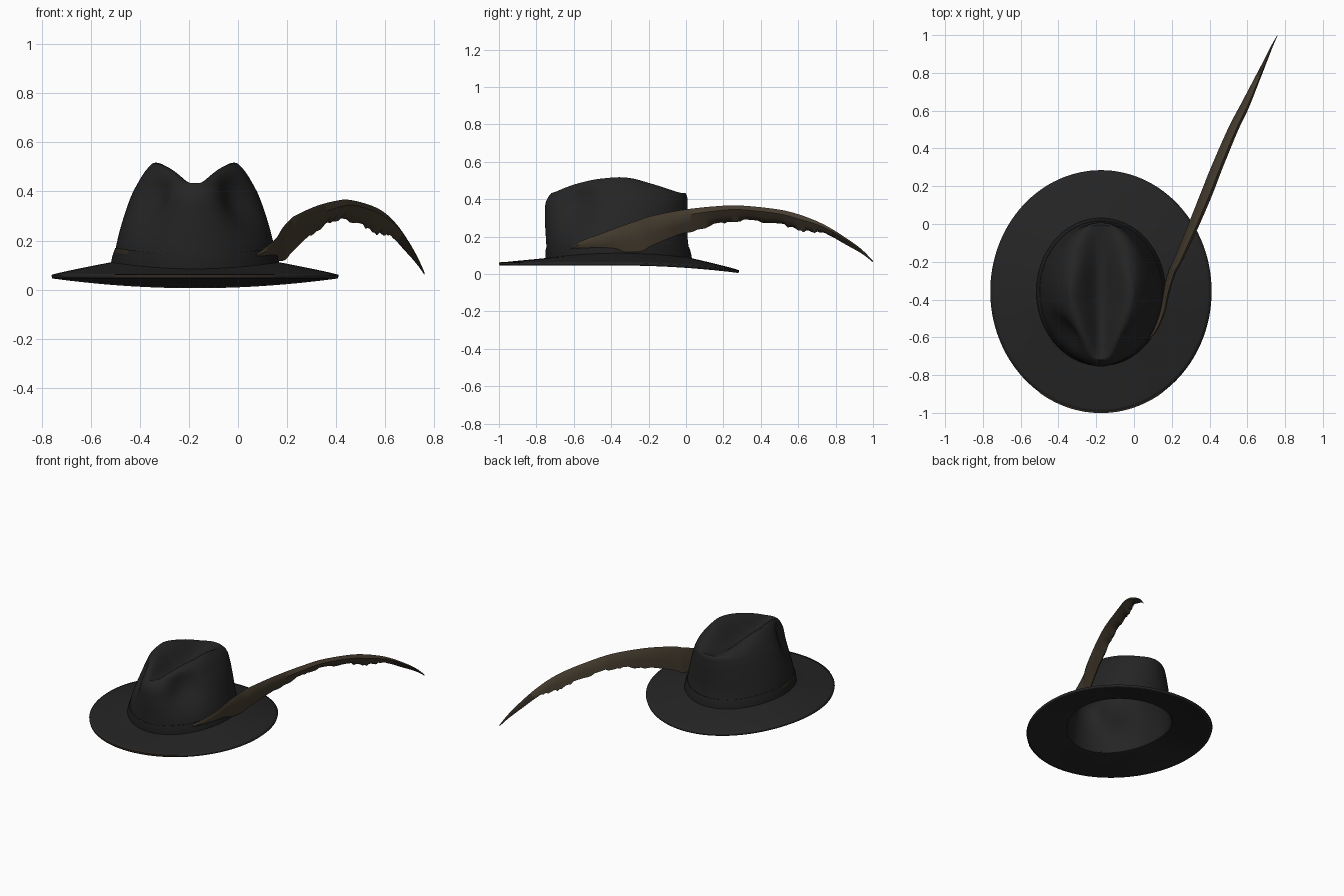
import bpy, bmesh, math, random
from mathutils import Vector

if "Cube" in bpy.data.objects:
    bpy.data.objects.remove(bpy.data.objects["Cube"])

random.seed(4)
CX, CY, N = -0.175, -0.357, 128


def material(name, rgb):
    m = bpy.data.materials.new(name)
    m.diffuse_color = (*rgb, 1)
    m.use_nodes = True
    m.node_tree.nodes["Principled BSDF"].inputs["Base Color"].default_value = m.diffuse_color
    return m


black = material("black_felt", (0.018, 0.018, 0.018))
band_black = material("band_black", (0.014, 0.014, 0.014))
brown = material("feather_brown", (0.060, 0.045, 0.028))
dark_brown = material("dark_brown", (0.030, 0.023, 0.015))


def spline(rows, steps):
    """Catmull-Rom through tuples of numbers."""
    out = []
    for i in range(len(rows) - 1):
        p = [Vector(rows[min(max(i + k, 0), len(rows) - 1)]) for k in (-1, 0, 1, 2)]
        for s in range(steps):
            t = s / steps
            out.append(0.5 * (2 * p[1] + (p[2] - p[0]) * t
                              + (2 * p[0] - 5 * p[1] + 4 * p[2] - p[3]) * t * t
                              + (3 * p[1] - p[0] - 3 * p[2] + p[3]) * t ** 3))
    out.append(Vector(rows[-1]))
    return out


def loft(name, rings, mats, rule=None, cap=False, smooth=40):
    """Skin closed rings of points into one object."""
    bm = bmesh.new()
    loops = [[bm.verts.new(p) for p in r] for r in rings]
    for j, (a, b) in enumerate(zip(loops, loops[1:])):
        n = len(a)
        for i in range(n):
            f = bm.faces.new((a[i], a[(i + 1) % n], b[(i + 1) % n], b[i]))
            if rule:
                f.material_index = rule(f.calc_center_median(), j)
    if cap:
        bm.faces.new(loops[-1])
        bm.faces.new(loops[0][::-1])
    me = bpy.data.meshes.new(name)
    bm.to_mesh(me)
    bm.free()
    ob = bpy.data.objects.new(name, me)
    bpy.context.collection.objects.link(ob)
    for m in mats:
        me.materials.append(m)
    bpy.ops.object.select_all(action='DESELECT')
    ob.select_set(True)
    bpy.context.view_layer.objects.active = ob
    bpy.ops.object.shade_smooth_by_angle(angle=math.radians(smooth))
    return ob


def by_side(a, side, front, back):
    """Blend a value around the hat: sides, front (-y), back (+y)."""
    c2, s = math.cos(a) ** 2, math.sin(a)
    return side * c2 + (front if s < 0 else back) * (1 - c2)


def base_z(a):
    return by_side(a, 0.112, 0.085, 0.085)


def hat_point(a, rx, rf, rb, z):
    s = math.sin(a)
    return Vector((CX + rx * math.cos(a), CY + (rf if s < 0 else rb) * s, z))


def crease(p):
    """Teardrop trough along the top and two pinches at the front."""
    dx, y = p.x - CX, p.y
    for s in (-1, 1):
        r = ((dx - s * 0.22) / 0.13) ** 2 + ((y + 0.62) / 0.13) ** 2 + ((p.z - 0.38) / 0.12) ** 2
        g = 0.07 * math.exp(-r)
        p.x -= s * 0.88 * g
        p.y += 0.48 * g
    dx = p.x - CX
    width = 0.1 - 0.055 * min(max((-0.42 - y) / 0.3, 0), 1)
    floor = 0.40 + 0.035 * min(((y - CY) / 0.36) ** 2, 1)
    if p.z > floor:
        p.z += (floor - p.z) * math.exp(-(dx / width) ** 2)
    return p


angles = [2 * math.pi * i / N for i in range(N)]

# Hat body: brim rings running inwards, then the crown
rings = []
for k in range(13):
    t = k / 12
    ring = []
    for a in angles:
        z0, z1 = by_side(a, 0.060, 0.060, 0.020), base_z(a)
        ring.append(hat_point(a, 0.586 - 0.246 * t, 0.642 - 0.252 * t, 0.642 - 0.257 * t,
                              z0 + (z1 - z0) * t ** 0.9))
    rings.append(ring)
crown = [(.10, .334, .385, .380), (.20, .315, .392, .366), (.30, .288, .398, .365),
         (.38, .260, .396, .365), (.43, .235, .370, .358), (.47, .212, .325, .310),
         (.50, .190, .265, .235), (.525, .165, .170, .150), (.536, .110, .080, .070),
         (.538, .002, .002, .002)]
for z, rx, rf, rb in spline(crown, 6):
    k = (z - 0.10) / 0.438
    rings.append([crease(hat_point(a, rx, rf, rb, base_z(a) + k * (0.538 - base_z(a))))
                  for a in angles])
hat = loft("hat_body", rings, [black, dark_brown])
bm = bmesh.new()
bm.from_mesh(hat.data)
bmesh.ops.holes_fill(bm, edges=[e for e in bm.edges if e.is_boundary and e.verts[0].co.z > 0.3], sides=0)
for f in bm.faces:
    f.smooth = True
bm.to_mesh(hat.data)
bm.free()
shell = hat.modifiers.new("felt_thickness", 'SOLIDIFY')
shell.thickness, shell.offset = 0.015, -1

# Worn edge along the front of the brim
edge = [a for a in angles if math.sin(a) < -0.83]
rings = [[hat_point(a, r, r + 0.056, r + 0.056, by_side(a, 0.060, 0.060, 0.02) + dz)
          for r, dz in ((0.580, 0.003), (0.588, 0.001), (0.588, -0.008), (0.580, -0.006))]
         for a in edge]
loft("worn_brim_edge", rings, [dark_brown], cap=True)

# Hat band around the foot of the crown, with a brown end on the left
rings = []
for off, h in ((-0.012, 0.0), (0.009, 0.0), (0.008, 0.025), (0.005, 0.045),
               (0.001, 0.062), (-0.016, 0.062)):
    rings.append([hat_point(a, 0.334 + off - 0.16 * h, 0.385 + off + 0.08 * h,
                            0.380 + off - 0.12 * h, base_z(a) + h - 0.004) for a in angles])
loft("hat_band", rings, [band_black, dark_brown],
     lambda c, j: int(j >= 3 and c.x < -0.45 and c.y < CY))

# Feather: path points with lower edge, upper edge and half width
path = [(.075, -.61, .125, .145, .008), (.115, -.55, .120, .180, .014),
        (.150, -.46, .118, .212, .017), (.172, -.36, .118, .250, .018),
        (.205, -.25, .120, .288, .020), (.235, -.19, .152, .308, .023),
        (.310, -.02, .220, .342, .028), (.385, .16, .270, .362, .031),
        (.440, .30, .288, .366, .030), (.525, .50, .266, .345, .027),
        (.585, .62, .232, .315, .024), (.640, .74, .215, .265, .017),
        (.690, .85, .158, .198, .010), (.730, .94, .108, .132, .005),
        (.760, 1.0, .062, .070, .001)]
pts = spline(path, 8)
section = [(-0.5, 1.0), (0.1, 0.85), (0.65, 0.42), (1.0, 0.0), (0.75, 0.0), (-0.2, 0.35), (-0.95, 0.72)]
rings = []
for i, (x, y, zb, zt, w) in enumerate(pts):
    a, b = pts[max(i - 1, 0)], pts[min(i + 1, len(pts) - 1)]
    left = Vector((a.y - b.y, b.x - a.x, 0)).normalized()
    ragged = random.uniform(-0.010, 0.006) if 0.0 < y < 0.75 else 0
    ring = []
    for l, h in section:
        low = zb + (ragged if h == 0 else 0)
        p = Vector((x, y, low + (zt - low) * h)) + left * l * w
        ring.append(Vector((min(p.x, 0.76), min(p.y, 1.0), p.z)))
    rings.append(ring)
loft("feather", rings, [brown, dark_brown], lambda c, j: int(c.y > 0.78), cap=True, smooth=50)

# Make all closed parts face outwards
for name in ("worn_brim_edge", "hat_band", "feather"):
    me = bpy.data.objects[name].data
    bm = bmesh.new()
    bm.from_mesh(me)
    bmesh.ops.recalc_face_normals(bm, faces=bm.faces)
    bm.to_mesh(me)
    bm.free()
